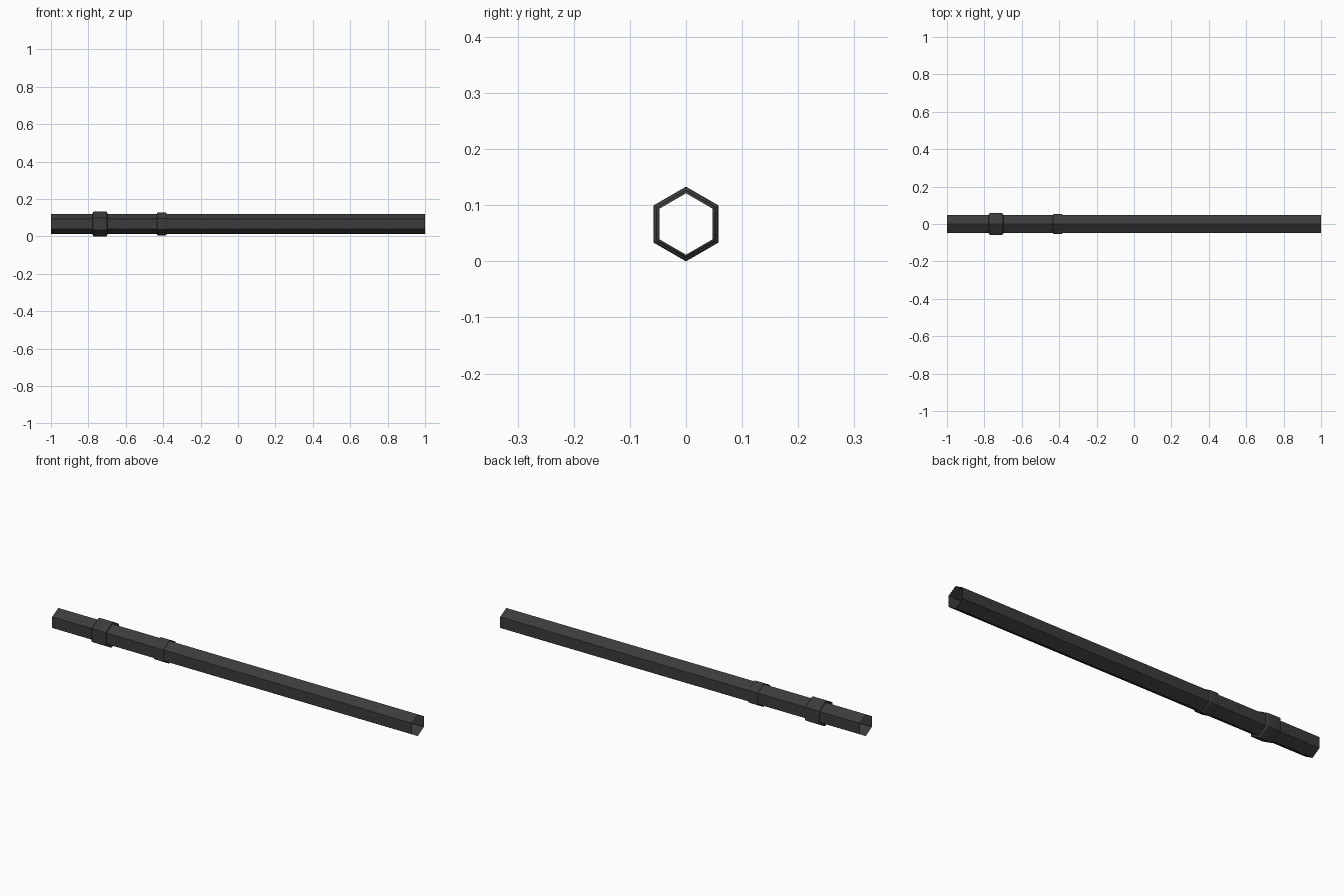
import bpy, bmesh
from math import cos, sin, pi, radians

if "Cube" in bpy.data.objects:
    bpy.data.objects.remove(bpy.data.objects["Cube"], do_unlink=True)

AXIS_Z = 0.0665
TUBE_R = 0.0547

metal = bpy.data.materials.new("dark_grey_metal")
metal.use_nodes = True
colour = (0.044, 0.044, 0.044, 1)
metal.diffuse_color = colour
metal.node_tree.nodes["Principled BSDF"].inputs["Base Color"].default_value = colour


def hex_sweep(name, profile):
    """Turn a profile of (x, corner radius) into a six-sided open shell along x."""
    bm = bmesh.new()
    loops = [[bm.verts.new((x, r * sin(k * pi / 3), AXIS_Z + r * cos(k * pi / 3)))
              for k in range(6)] for x, r in profile]
    for a, b in zip(loops, loops[1:]):
        for k in range(6):
            n = (k + 1) % 6
            bm.faces.new((a[k], a[n], b[n], b[k]))
    bmesh.ops.recalc_face_normals(bm, faces=bm.faces)
    mesh = bpy.data.meshes.new(name)
    bm.to_mesh(mesh)
    bm.free()
    mesh.materials.append(metal)
    obj = bpy.data.objects.new(name, mesh)
    bpy.context.collection.objects.link(obj)
    return obj


def collar(name, x, half, radius, bevel):
    """Hexagonal band with rounded rims, seated on the tube."""
    rim = [(half - bevel * (1 - cos(t * pi / 6)), radius - bevel * (1 - sin(t * pi / 6)))
           for t in range(4)]
    side = [(half, TUBE_R)] + rim
    profile = [(x - h, r) for h, r in side] + [(x + h, r) for h, r in reversed(side)]
    obj = hex_sweep(name, profile)
    bpy.ops.object.select_all(action='DESELECT')
    obj.select_set(True)
    bpy.context.view_layer.objects.active = obj
    bpy.ops.object.shade_smooth_by_angle(angle=radians(35))


# Hollow open-ended tube
hex_sweep("tube", [(-1, TUBE_R), (1, TUBE_R)])

# Two collars near the left end of the tube
collar("large_collar", -0.738, 0.039, 0.0665, 0.008)
collar("small_collar", -0.407, 0.026, 0.0605, 0.005)
